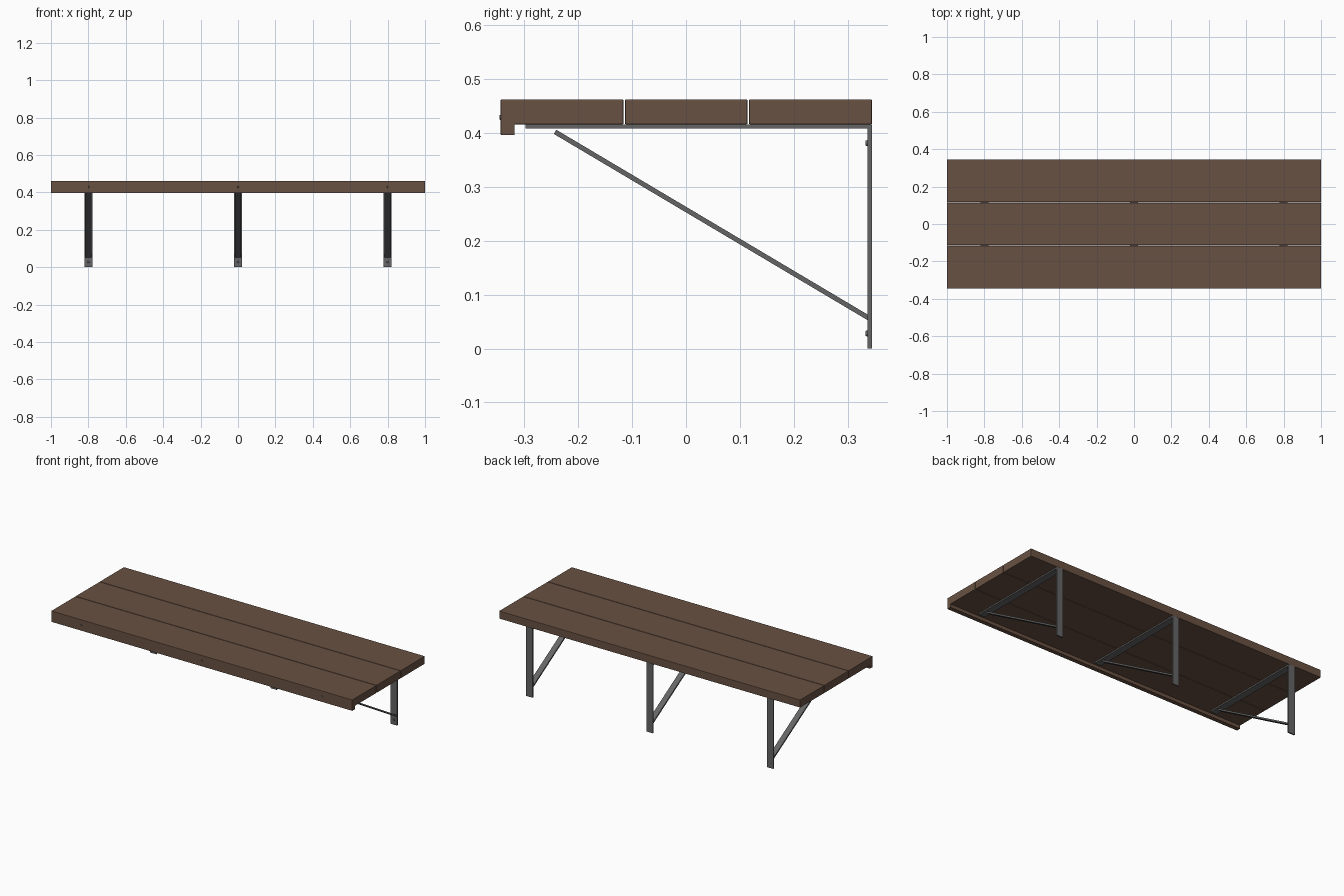
import bpy, bmesh, math
from mathutils import Matrix, Vector

if "Cube" in bpy.data.objects:
    bpy.data.objects.remove(bpy.data.objects["Cube"])


def material(name, rgb):
    m = bpy.data.materials.new(name)
    m.diffuse_color = (*rgb, 1)
    m.use_nodes = True
    m.node_tree.nodes["Principled BSDF"].inputs["Base Color"].default_value = m.diffuse_color
    return m


wood = material("brown_wood", (0.14, 0.083, 0.055))
steel = material("dark_steel", (0.13, 0.13, 0.13))


def finish(bm, name, mat):
    bmesh.ops.recalc_face_normals(bm, faces=bm.faces)
    me = bpy.data.meshes.new(name)
    bm.to_mesh(me)
    bm.free()
    me.materials.append(mat)
    ob = bpy.data.objects.new(name, me)
    bpy.context.collection.objects.link(ob)
    return ob


def extruded(name, profile, x, width, mat, bevel=0.0):
    """Extrude a (y, z) profile along x, centred on x."""
    bm = bmesh.new()
    face = bm.faces.new([bm.verts.new((x - width / 2, y, z)) for y, z in profile])
    ext = bmesh.ops.extrude_face_region(bm, geom=[face])
    bmesh.ops.translate(bm, vec=(width, 0, 0),
                        verts=[v for v in ext["geom"] if isinstance(v, bmesh.types.BMVert)])
    ob = finish(bm, name, mat)
    if bevel:
        mod = ob.modifiers.new("edge", 'BEVEL')
        mod.width = bevel
        mod.segments = 2
    return ob


def rect(y0, y1, z0, z1):
    return [(y0, z0), (y1, z0), (y1, z1), (y0, z1)]


def screw_head(name, x, y, z, radius, depth):
    """Tapered head protruding towards -y from the surface at y."""
    bm = bmesh.new()
    bmesh.ops.create_cone(bm, cap_ends=True, segments=16, radius1=radius,
                          radius2=radius * 0.75, depth=depth,
                          matrix=Matrix.Translation((x, y - depth / 2, z))
                          @ Matrix.Rotation(math.pi / 2, 4, 'X'))
    finish(bm, name, steel)


# Seat: front plank with a hanging lip, then two plain planks
TOP, UNDER = 0.462, 0.416
extruded("front_plank", [(-0.344, 0.396), (-0.318, 0.396), (-0.318, UNDER),
                         (-0.116, UNDER), (-0.116, TOP), (-0.344, TOP)], 0, 2, wood, 0.0015)
extruded("middle_plank", rect(-0.113, 0.114, UNDER, TOP), 0, 2, wood, 0.0015)
extruded("back_plank", rect(0.117, 0.345, UNDER, TOP), 0, 2, wood, 0.0015)

# Brace outline: flat bar running diagonally
a, b = Vector((-0.243, 0.402)), Vector((0.340, 0.056))
d = (b - a).normalized()
n = Vector((-d.y, d.x)) * 0.0045
brace = [tuple(p) for p in (a - n, b - n, b + n, a + n)]

# Three wall brackets
for side, x in (("left", -0.8), ("middle", 0.0), ("right", 0.8)):
    # one bent strip forms both the arm and the wall plate
    extruded(side + "_bracket",
             [(-0.298, 0.408), (0.337, 0.408), (0.337, 0), (0.345, 0),
              (0.345, UNDER), (-0.298, UNDER)], x, 0.043, steel)
    extruded(side + "_brace", brace, x, 0.034, steel)
    for label, z in (("upper", 0.381), ("lower", 0.028)):
        screw_head(f"{side}_{label}_wall_screw", x, 0.337, z, 0.006, 0.004)
    screw_head(side + "_front_screw", x, -0.344, 0.429, 0.005, 0.002)
